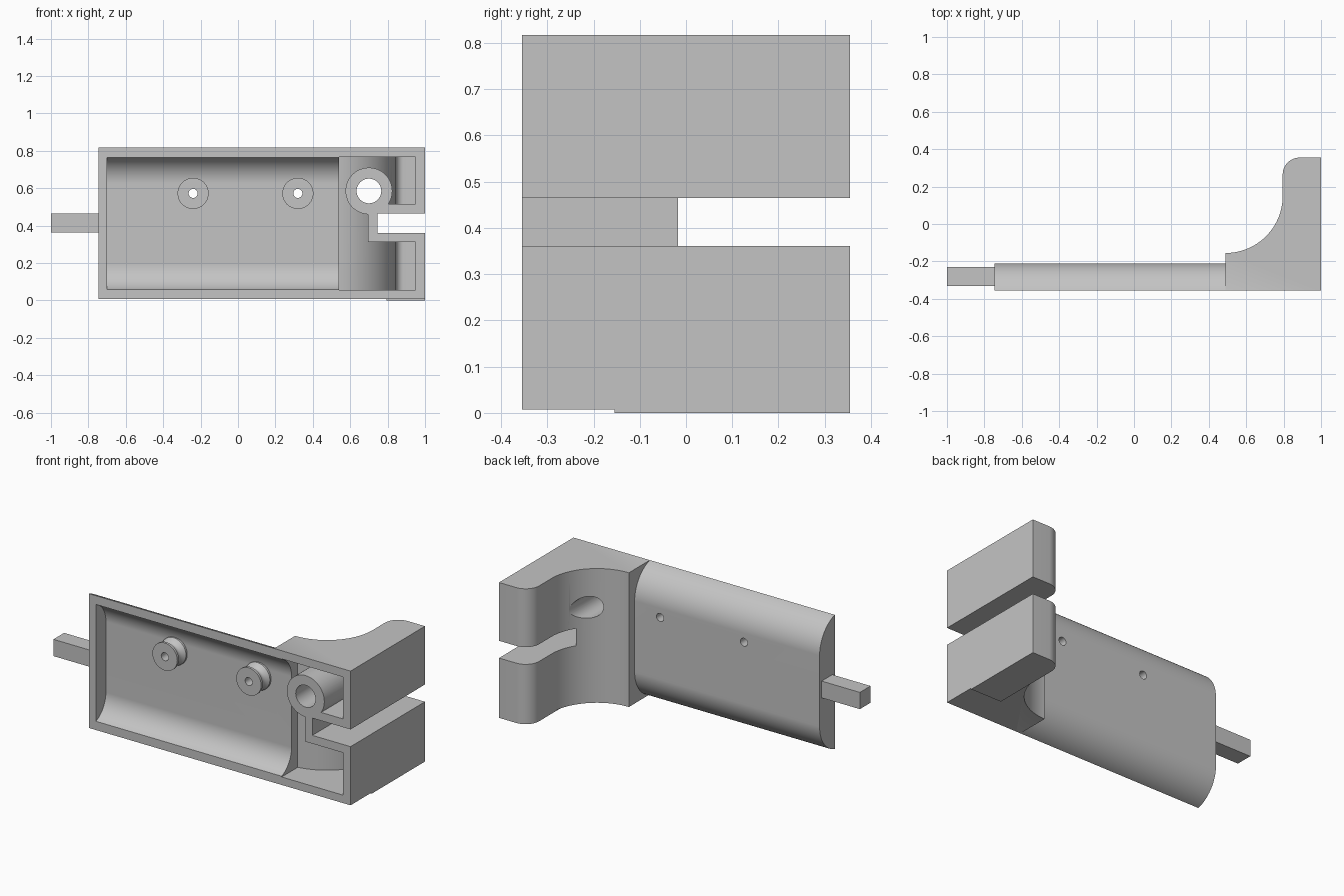
import bpy, bmesh
from math import sin, cos, pi, radians, sqrt
from mathutils import Vector

if "Cube" in bpy.data.objects:
    bpy.data.objects.remove(bpy.data.objects["Cube"], do_unlink=True)

grey = bpy.data.materials.new("light grey plastic")
grey.use_nodes = True
grey.diffuse_color = (0.55, 0.55, 0.55, 1)
grey.node_tree.nodes["Principled BSDF"].inputs["Base Color"].default_value = (0.55, 0.55, 0.55, 1)

FRONT, BACK = -0.355, 0.355
BOTTOM, TOP = 0.007, 0.817


def finish(bm, name):
    bmesh.ops.recalc_face_normals(bm, faces=bm.faces[:])
    mesh = bpy.data.meshes.new(name)
    bm.to_mesh(mesh)
    bm.free()
    mesh.materials.append(grey)
    obj = bpy.data.objects.new(name, mesh)
    bpy.context.collection.objects.link(obj)
    return obj


def prism(name, points, axis, start, end):
    """Extrude a flat outline along x, y or z; points are the other two coordinates."""
    bm = bmesh.new()
    def place(p):
        co = list(p)
        co.insert("xyz".index(axis), start)
        return bm.verts.new(co)
    face = bm.faces.new([place(p) for p in points])
    move = Vector([end - start if a == axis else 0 for a in "xyz"])
    out = bmesh.ops.extrude_face_region(bm, geom=[face])
    bmesh.ops.translate(bm, vec=move, verts=[v for v in out["geom"] if isinstance(v, bmesh.types.BMVert)])
    return finish(bm, name)


def box(name, x, y, z):
    return prism(name, [(x[0], y[0]), (x[1], y[0]), (x[1], y[1]), (x[0], y[1])], "z", *z)


def arc(cx, cy, r, a, b, n=20):
    return [(cx + r * cos(radians(a + (b - a) * i / n)),
             cy + r * sin(radians(a + (b - a) * i / n))) for i in range(n + 1)]


def rod(name, x, z, r, y0, y1):
    return prism(name, arc(x, z, r, 0, 360, 48)[:-1], "y", y0, y1)


def boolean(target, tool, operation):
    mod = target.modifiers.new(operation, "BOOLEAN")
    mod.operation, mod.solver, mod.object = operation, "EXACT", tool
    bpy.context.view_layer.objects.active = target
    bpy.ops.object.modifier_apply(modifier=mod.name)
    bpy.data.objects.remove(tool, do_unlink=True)


# Cross-section of the tray: straight back with a large rounding above and below
def tray_outline(inset, front):
    r, cy = 0.2 - inset, -0.41
    low, high = BOTTOM + 0.192, TOP - 0.192
    upper = [p for p in arc(cy, high, r, 90, 0, 60) if p[0] > FRONT]
    rim = sqrt(r * r - (FRONT - cy) ** 2)
    upper.insert(0, (FRONT, high + rim))
    if front < FRONT:
        upper.insert(0, (front, high + rim))
    return upper + [(y, low + high - z) for y, z in reversed(upper)]


# Plan of the head: concave sweep running up to a rounded rear corner
def head_outline(wall, front):
    edge, right, back = 0.49 + wall, 1 - wall, BACK - wall
    r, side = 0.305 + wall, 0.795 + wall
    corner = 0.09 - wall
    sweep = [p for p in arc(0.49, 0.15, r, 0, -90, 48) if p[0] > edge + 0.001]
    sweep.append((edge, 0.15 - sqrt(r * r - wall * wall)))
    return ([(edge, front), (right, front), (right, back)]
            + arc(side + corner, back - corner, corner, 90, 180, 12)
            + sweep)


# Outer body
body = prism("housing_body", head_outline(0, FRONT), "z", BOTTOM, TOP)
boolean(body, prism("tray", tray_outline(0, FRONT), "x", -0.745, 0.52), "UNION")

# Head hollow, leaving the bored post and the slot lining in place
hollow = prism("head_hollow", head_outline(0.05, -0.5), "z", 0.055, 0.768)
boolean(hollow, rod("post", 0.70, 0.585, 0.125, -0.6, 0.5), "DIFFERENCE")
boolean(hollow, box("slot_lining", (0.695, 1.2), (-0.6, 0.5), (0.311, 0.515)), "DIFFERENCE")
boolean(body, hollow, "DIFFERENCE")

# Tray hollow, through slot and bores
boolean(body, prism("tray_hollow", tray_outline(0.05, -0.5), "x", -0.70, 0.545), "DIFFERENCE")
boolean(body, box("slot", (0.745, 1.2), (-0.6, 0.6), (0.361, 0.465)), "DIFFERENCE")
boolean(body, rod("post_bore", 0.70, 0.585, 0.066, -0.6, 0.6), "DIFFERENCE")
screw_posts = [(-0.24, "right"), (0.32, "left")]
for x, side in screw_posts:
    boolean(body, rod("screw_bore", x, 0.572, 0.024, -0.6, 0.2), "DIFFERENCE")


# Waisted screw posts with a bore, turned about the y axis
def screw_post(name, x, z):
    y0, y1 = FRONT, -0.258
    waist = [(0.083 - 0.025 * sin(pi * i / 8), y0 + 0.015 + 0.068 * i / 8) for i in range(9)]
    profile = [(0.024, y1), (0.024, y0), (0.083, y0)] + waist + [(0.083, y1)]
    bm = bmesh.new()
    verts = [bm.verts.new((r, y, 0)) for r, y in profile]
    edges = [bm.edges.new((a, b)) for a, b in zip(verts, verts[1:] + verts[:1])]
    bmesh.ops.spin(bm, geom=verts + edges, cent=(0, 0, 0), axis=(0, 1, 0),
                   angle=2 * pi, steps=48, use_merge=True)
    bmesh.ops.remove_doubles(bm, verts=bm.verts[:], dist=0.0001)
    bmesh.ops.translate(bm, vec=(x, 0, z), verts=bm.verts[:])
    return finish(bm, name)


parts = [body]
for x, side in screw_posts:
    parts.append(screw_post(side + "_screw_post", x, 0.572))

# End tab and thin foot pad under the head
parts.append(box("end_tab", (-1, -0.74), (-0.332, -0.23), (0.364, 0.465)))
pad = [(0.795, -0.155), (1, -0.155), (1, BACK)] + arc(0.885, BACK - 0.09, 0.09, 90, 180, 12)
parts.append(prism("foot_pad", pad, "z", 0, BOTTOM + 0.001))

# Smooth the curved faces and keep the edges crisp
bpy.ops.object.select_all(action="DESELECT")
for obj in parts:
    obj.select_set(True)
bpy.context.view_layer.objects.active = body
bpy.ops.object.shade_smooth_by_angle(angle=radians(30))
